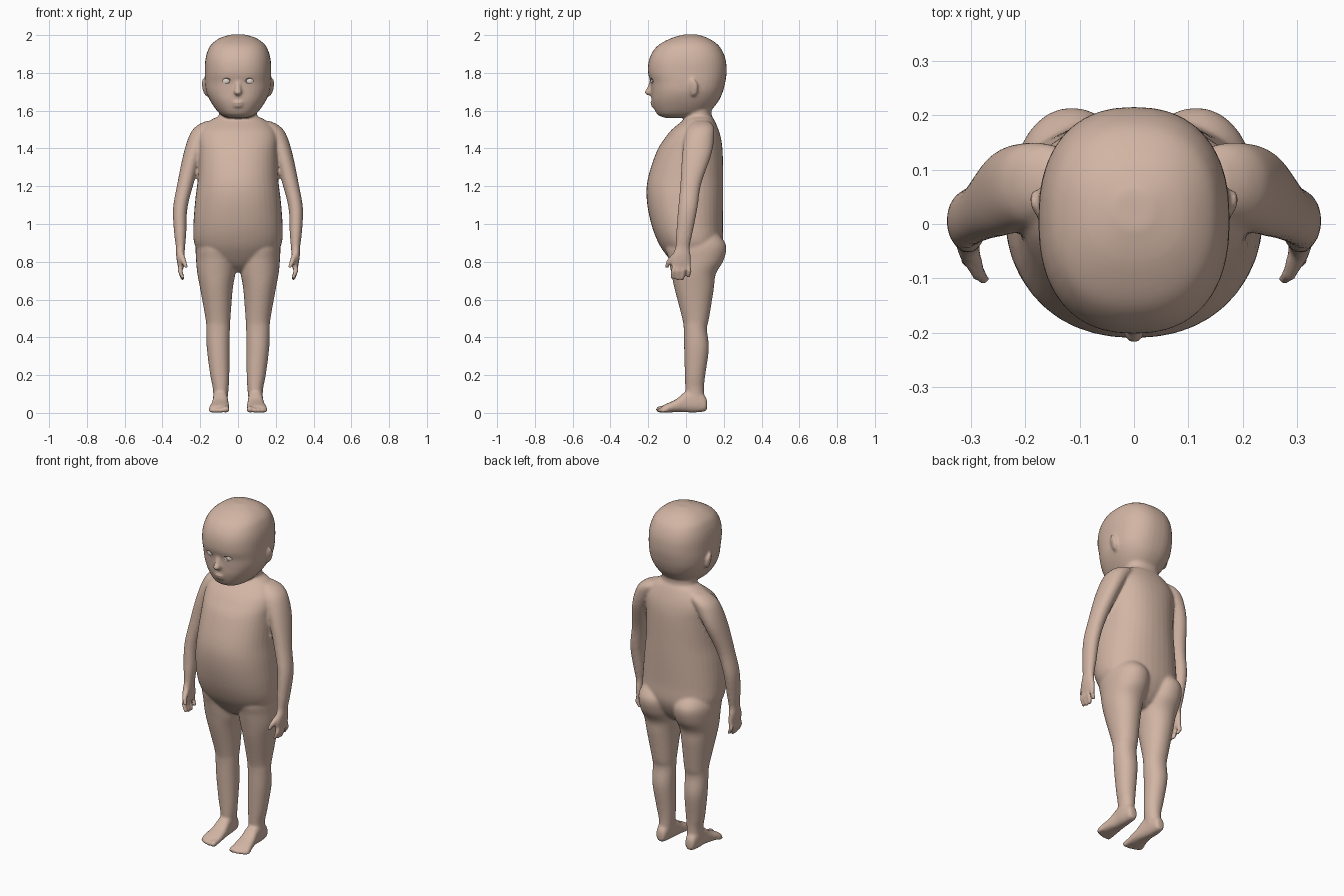
import bpy, bmesh, math
from mathutils import Vector, Matrix


def cat(p, t):
    """Catmull-Rom value between p[1] and p[2]."""
    a, b, c, d = p
    return b + 0.5 * t * (c - a + t * (2*a - 5*b + 4*c - d + t * (3*(b - c) + d - a)))


def loft(bm, rows, n=2.2, axis='Z', side=1, segs=40, steps=5):
    """Rows are (position, a_min, a_max, b_min, b_max); sections are superellipses."""
    fine = []
    for i in range(len(rows) - 1):
        k = [rows[max(i - 1, 0)], rows[i], rows[i + 1], rows[min(i + 2, len(rows) - 1)]]
        fine += [[cat(q, s / steps) for q in zip(*k)] for s in range(steps)]
    fine.append(rows[-1])
    rings = []
    for t, a0, a1, b0, b1 in fine:
        ring = []
        for j in range(segs):
            th = 2 * math.pi * j / segs
            c, s = math.cos(th), math.sin(th)
            a = (a0 + a1) / 2 + (a1 - a0) / 2 * math.copysign(abs(c) ** (2 / n), c)
            b = (b0 + b1) / 2 + (b1 - b0) / 2 * math.copysign(abs(s) ** (2 / n), s)
            ring.append(bm.verts.new((side * a, b, t) if axis == 'Z' else (side * a, t, b)))
        rings.append(ring)
    for r, q in zip(rings, rings[1:]):
        for j in range(segs):
            k = (j + 1) % segs
            bm.faces.new((r[j], r[k], q[k], q[j]))
    bm.faces.new(rings[0][::-1])
    bm.faces.new(rings[-1])


def sym(rows):
    return [(z, -w, w, f, b) for z, w, f, b in rows]


def ball(bm, c, r, side=1, rot=(0, 0)):
    m = Matrix.Translation((side * c[0], c[1], c[2]))
    m = m @ Matrix.Rotation(side * rot[0], 4, 'Z') @ Matrix.Rotation(side * rot[1], 4, 'Y')
    bmesh.ops.create_uvsphere(bm, u_segments=24, v_segments=16, radius=1,
                              matrix=m @ Matrix.Diagonal((*r, 1)))


def capsule(bm, p, q, r0, r1, side=1):
    p, q = Vector((side * p[0], *p[1:])), Vector((side * q[0], *q[1:]))
    rot = (q - p).to_track_quat('Z', 'Y')
    vs = bmesh.ops.create_uvsphere(bm, u_segments=16, v_segments=11, radius=1)['verts']
    for v in vs:
        v.co = (q + rot @ (v.co * r1)) if v.co.z > 0 else (p + rot @ (v.co * r0))


def finish(bm, name, mat=None):
    bmesh.ops.recalc_face_normals(bm, faces=bm.faces)
    me = bpy.data.meshes.new(name)
    bm.to_mesh(me)
    bm.free()
    for f in me.polygons:
        f.use_smooth = True
    ob = bpy.data.objects.new(name, me)
    bpy.context.collection.objects.link(ob)
    if mat:
        me.materials.append(mat)
    return ob


skin = bpy.data.materials.new("skin")
skin.diffuse_color = (0.64, 0.46, 0.37, 1)
body = bmesh.new()

# Head
loft(body, sym([
    (1.562, .05, -.11, .05), (1.575, .085, -.145, .09), (1.60, .112, -.164, .13),
    (1.65, .146, -.18, .172), (1.70, .168, -.184, .195), (1.75, .175, -.188, .208),
    (1.80, .176, -.201, .215), (1.86, .174, -.198, .212), (1.91, .163, -.178, .196),
    (1.95, .142, -.142, .168), (1.985, .095, -.075, .115), (2.003, .035, -.01, .06)]), 2.35)
# Nose and lips
capsule(body, (0, -.18, 1.755), (0, -.195, 1.70), .012, .018)
ball(body, (0, -.197, 1.698), (.021, .022, .017))
ball(body, (0, -.176, 1.643), (.032, .013, .008))
ball(body, (0, -.173, 1.626), (.026, .013, .008))
# Neck
loft(body, sym([(1.48, .13, .0, .15), (1.54, .108, -.005, .145),
                (1.59, .1, -.01, .135), (1.66, .1, -.02, .15)]))
# Torso
loft(body, sym([
    (1.572, .095, .0, .135), (1.55, .145, -.015, .15), (1.50, .195, -.075, .172),
    (1.45, .21, -.115, .186), (1.38, .208, -.157, .194), (1.24, .213, -.202, .197),
    (1.13, .226, -.208, .197), (1.0, .236, -.184, .195), (.90, .232, -.146, .195),
    (.83, .19, -.10, .17), (.775, .10, -.05, .13), (.745, .04, .0, .09)]), 2.2)

for s in (1, -1):
    # Ears
    ball(body, (.176, .038, 1.722), (.011, .027, .047), s, (-.3, .2))
    # Arms
    loft(body, [
        (1.545, .09, .17, .04, .12), (1.52, .10, .218, .015, .145),
        (1.475, .13, .255, -.005, .15), (1.37, .185, .289, -.02, .135),
        (1.21, .236, .322, -.03, .08), (1.08, .268, .344, -.042, .06),
        (.95, .274, .338, -.052, .034), (.88, .28, .329, -.056, .02),
        (.84, .283, .328, -.07, .024), (.80, .283, .323, -.08, .028),
        (.765, .288, .316, -.075, .026)], 2.1, 'Z', s, 28)
    # Fingers and thumb
    for y0, y1, z in ((-.06, -.068, .718), (-.036, -.042, .71), (-.012, -.015, .71), (.013, .017, .724)):
        capsule(body, (.303, y0, .79), (.307, y1, .75), .013, .0125, s)
        capsule(body, (.307, y1, .75), (.293, y1 - .004, z), .0125, .0105, s)
    capsule(body, (.298, -.06, .83), (.286, -.092, .80), .017, .014, s)
    capsule(body, (.286, -.092, .80), (.276, -.101, .775), .014, .011, s)
    # Legs
    loft(body, [
        (.96, .04, .19, -.05, .16), (.89, .006, .222, -.105, .212),
        (.81, .006, .222, -.092, .2), (.735, .014, .215, -.077, .158),
        (.655, .028, .2, -.06, .147), (.5, .04, .172, -.02, .122),
        (.445, .043, .168, -.012, .111), (.34, .044, .165, -.01, .121),
        (.2, .046, .147, -.006, .102), (.127, .05, .133, -.004, .095),
        (.05, .057, .13, .0, .098)], 2.1, 'Z', s, 32)
    # Feet
    loft(body, [
        (.112, .078, .112, .02, .06), (.1, .066, .124, .008, .09),
        (.05, .058, .132, .002, .13), (0, .053, .133, .003, .115),
        (-.05, .048, .142, .004, .074), (-.1, .045, .153, .002, .05),
        (-.125, .052, .149, .005, .038)], 2.5, 'Y', s, 28)
    # Toes
    for x, y, r in ((.063, -.141, .018), (.089, -.142, .0135), (.109, -.138, .013),
                    (.128, -.131, .0125), (.144, -.12, .012)):
        capsule(body, (x, -.10, r + .006), (x, y, r), r, r, s)

body = finish(body, "body", skin)

# Hidden cutter opening the eyelids, and eyeballs behind them
cut, eyes = bmesh.new(), bmesh.new()
for s in (1, -1):
    ball(cut, (.063, -.192, 1.757), (.028, .026, .016), s, (.15, 0))
    ball(eyes, (.062, -.155, 1.757), (.027, .026, .027), s)
cutter = finish(cut, "eye_opening_cutter", skin)
cutter.hide_render = True
cutter.display_type = 'WIRE'
white = bpy.data.materials.new("eye_white")
white.diffuse_color = (0.75, 0.66, 0.6, 1)
finish(eyes, "eyeballs", white)

# Fuse all body parts into one smooth skin
m = body.modifiers.new("fuse", 'REMESH')
m.mode = 'VOXEL'
m.voxel_size = .0072
m.use_smooth_shade = True
m = body.modifiers.new("soften", 'SMOOTH')
m.factor = .5
m.iterations = 7
m = body.modifiers.new("eye_openings", 'BOOLEAN')
m.operation = 'DIFFERENCE'
m.object = cutter
m.solver = 'EXACT'
